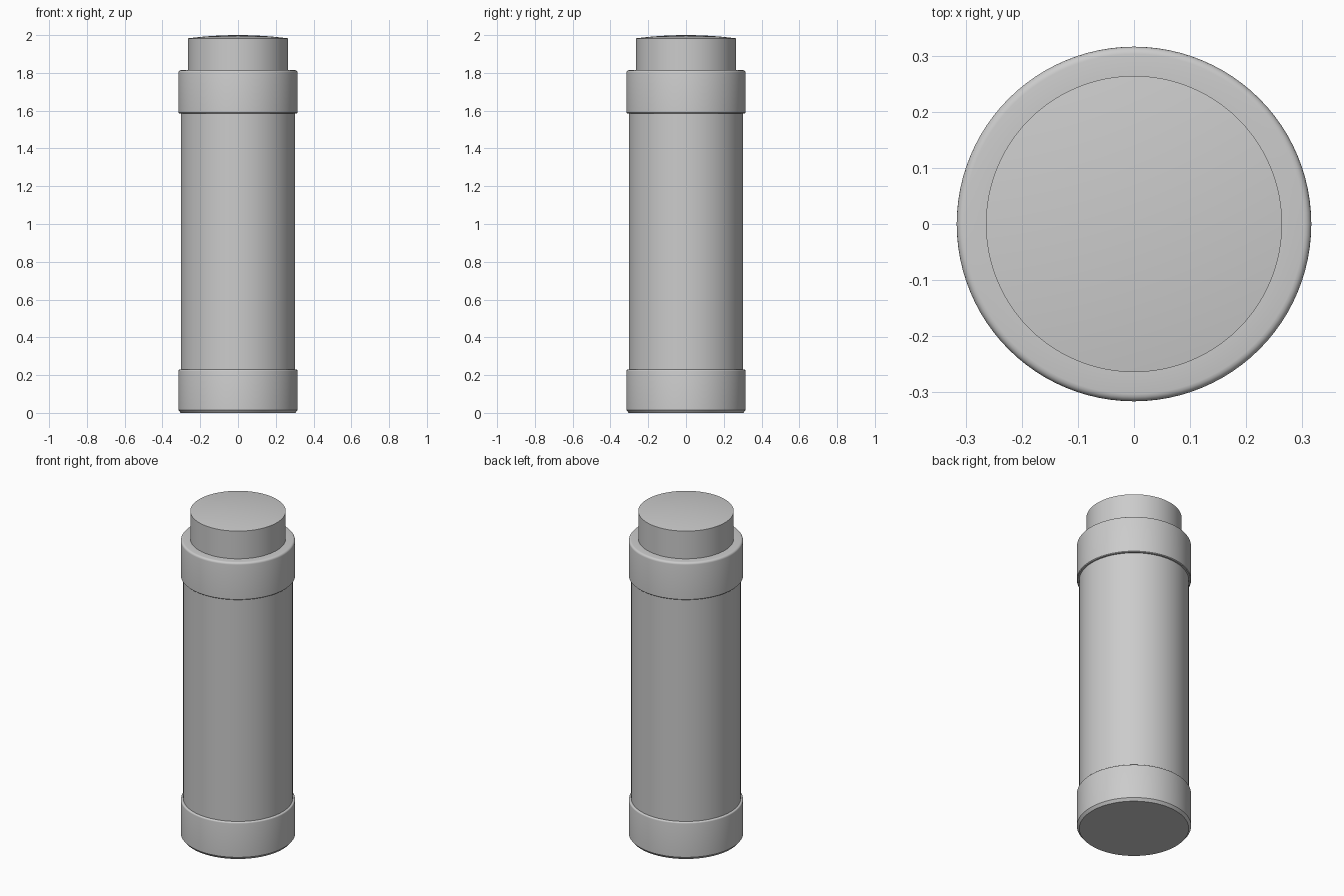
import bpy, math

if "Cube" in bpy.data.objects:
    bpy.data.objects.remove(bpy.data.objects["Cube"])

SIDES = 96


def lathe(name, profile):
    """Revolve (radius, height) points, listed bottom to top, around z."""
    verts, rings, faces = [], [], []
    for r, z in profile:
        if r == 0:
            rings.append([len(verts)] * SIDES)
            verts.append((0, 0, z))
        else:
            rings.append(list(range(len(verts), len(verts) + SIDES)))
            for i in range(SIDES):
                a = math.tau * i / SIDES
                verts.append((r * math.cos(a), r * math.sin(a), z))
    for lo, hi in zip(rings, rings[1:]):
        for i in range(SIDES):
            j = (i + 1) % SIDES
            loop = [lo[i], lo[j], hi[j], hi[i]]
            faces.append(list(dict.fromkeys(loop)))
    mesh = bpy.data.meshes.new(name)
    mesh.from_pydata(verts, [], faces)
    obj = bpy.data.objects.new(name, mesh)
    bpy.context.collection.objects.link(obj)
    bpy.context.view_layer.objects.active = obj
    obj.select_set(True)
    bpy.ops.object.shade_smooth_by_angle(angle=math.radians(35))
    obj.select_set(False)
    return obj


def rounded_top(radius, z, bevel, steps=4):
    """Quarter-round outer edge ending on a flat top at height z."""
    angles = [math.pi / 2 * i / steps for i in range(steps + 1)]
    return [(radius - bevel + bevel * math.cos(a),
             z - bevel + bevel * math.sin(a)) for a in angles]


BODY, COLLAR, BUTTON = 0.303, 0.316, 0.264

# Bottom collar with chamfered foot
lathe("bottom_collar", [(0, 0), (0.303, 0), (COLLAR, 0.016)]
      + rounded_top(COLLAR, 0.229, 0.008) + [(BODY - 0.005, 0.229)])

# Main tube
lathe("body_tube", [(BODY, 0.225), (BODY, 1.59)])

# Top collar with softened edges
lathe("top_collar", [(BODY - 0.005, 1.586), (COLLAR - 0.004, 1.586), (COLLAR, 1.59)]
      + rounded_top(COLLAR, 1.814, 0.013) + [(BUTTON - 0.005, 1.814)])

# Push button with a shallow domed top
dome = [(BUTTON * math.cos(math.pi / 2 * i / 8) if i < 8 else 0,
         1.983 + 0.017 * (1 - math.cos(math.pi / 2 * i / 8) ** 2)) for i in range(9)]
lathe("top_button", [(BUTTON, 1.81)] + dome)
